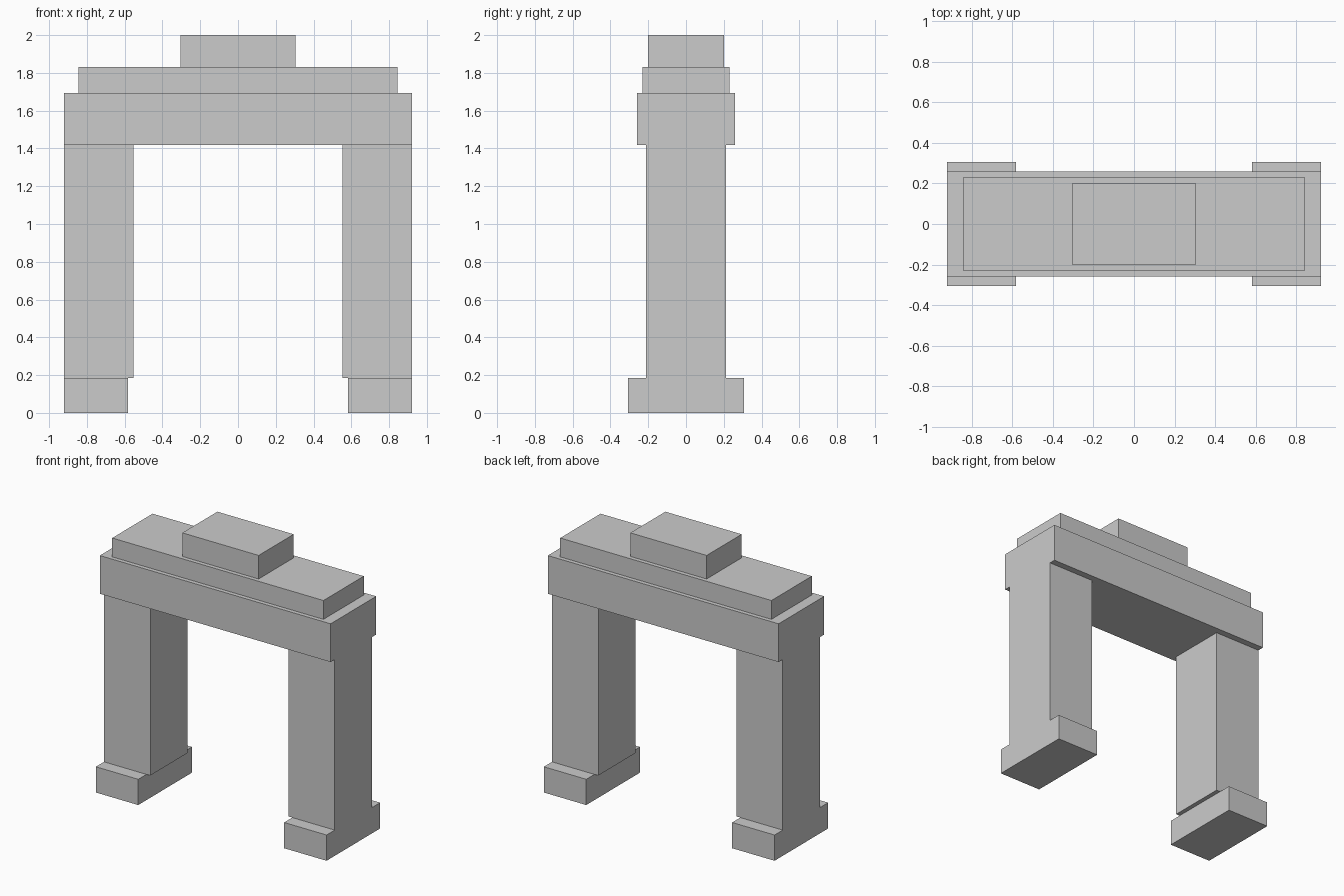
import bpy

if "Cube" in bpy.data.objects:
    bpy.data.objects.remove(bpy.data.objects["Cube"])


def box(name, x0, x1, half_y, z0, z1):
    """Axis-aligned block centred on y = 0."""
    bpy.ops.mesh.primitive_cube_add(size=1, location=((x0 + x1) / 2, 0, (z0 + z1) / 2))
    obj = bpy.context.object
    obj.name = name
    obj.scale = (x1 - x0, 2 * half_y, z1 - z0)
    bpy.ops.object.transform_apply(location=True, rotation=False, scale=True)
    return obj


def mirror_x(obj):
    """Repeat a part on the other side of the arch."""
    obj.modifiers.new("mirror", 'MIRROR').use_axis[0] = True


# Footings and pillars, flush on the outer side
mirror_x(box("footing", 0.583, 0.922, 0.306, 0, 0.186))
mirror_x(box("pillar", 0.552, 0.922, 0.213, 0.186, 1.418))

# Lintel with two stepped courses on top
box("lintel", -0.922, 0.922, 0.26, 1.418, 1.694)
box("cornice", -0.844, 0.844, 0.23, 1.694, 1.83)
box("top_block", -0.305, 0.305, 0.2, 1.83, 2.0)
